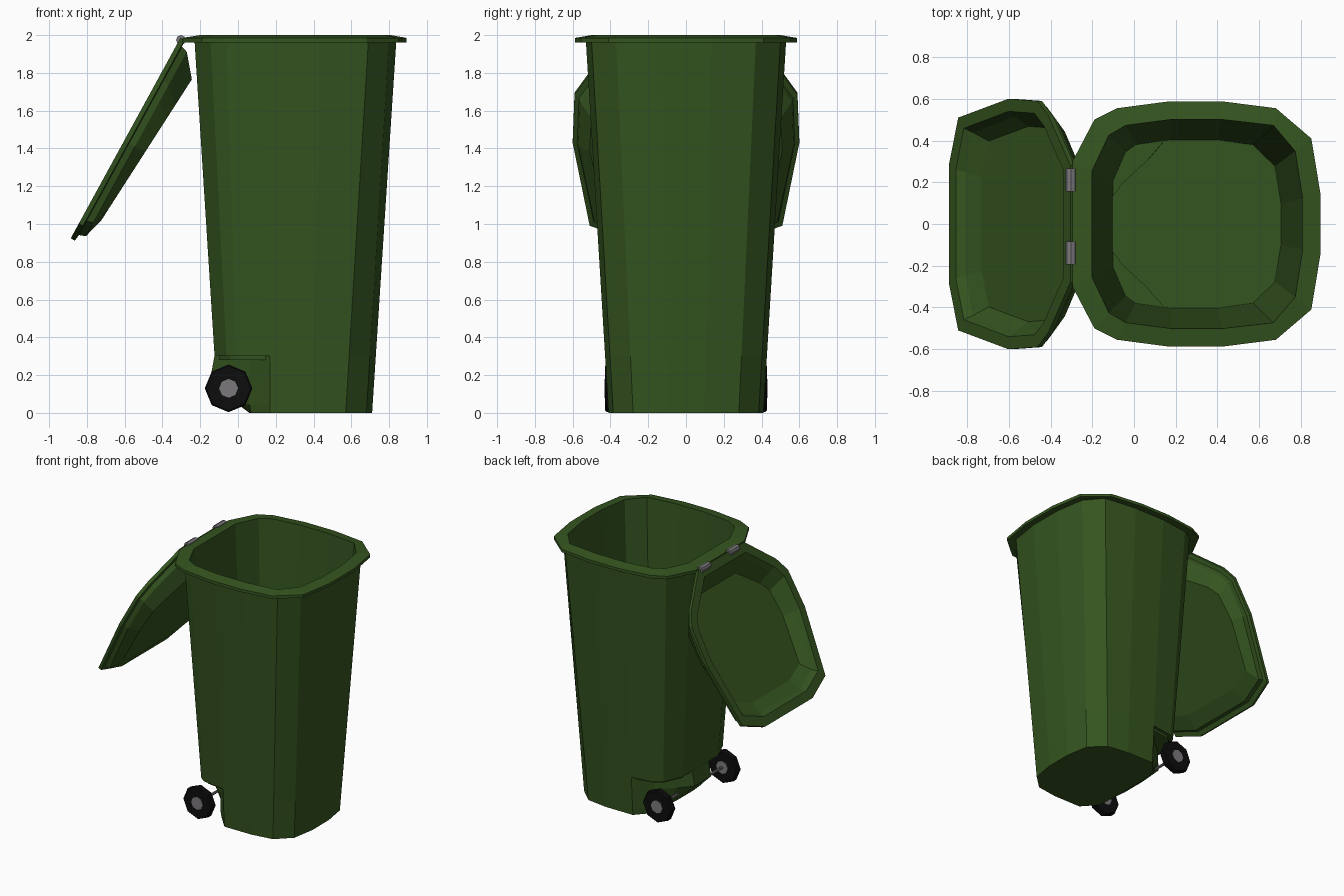
import bpy, bmesh, math
from mathutils import Vector

if "Cube" in bpy.data.objects:
    bpy.data.objects.remove(bpy.data.objects["Cube"])


def material(name, rgb):
    m = bpy.data.materials.new(name)
    m.diffuse_color = (*rgb, 1)
    m.use_nodes = True
    m.node_tree.nodes["Principled BSDF"].inputs["Base Color"].default_value = m.diffuse_color
    return m


GREEN = material("green_plastic", (0.035, 0.09, 0.014))
BLACK = material("black_rubber", (0.004, 0.004, 0.004))
GREY = material("grey_metal", (0.2, 0.19, 0.2))


def loft(name, rings, mat):
    """Bridge equal-length rings and cap both ends."""
    bm = bmesh.new()
    loops = [[bm.verts.new(p) for p in r] for r in rings]
    n = len(loops[0])
    for a, b in zip(loops, loops[1:]):
        for i in range(n):
            j = (i + 1) % n
            bm.faces.new((a[i], a[j], b[j], b[i]))
    bm.faces.new(loops[0][::-1])
    bm.faces.new(loops[-1])
    bmesh.ops.remove_doubles(bm, verts=bm.verts, dist=1e-4)
    bmesh.ops.recalc_face_normals(bm, faces=bm.faces)
    me = bpy.data.meshes.new(name)
    bm.to_mesh(me)
    bm.free()
    me.materials.append(mat)
    ob = bpy.data.objects.new(name, me)
    bpy.context.collection.objects.link(ob)
    return ob


def mirrored(half):
    return half + [(x, -y) for x, y in reversed(half)]


def at_z(half, z):
    return [(x, y, z) for x, y in mirrored(half)]


def rod(name, x, y0, y1, z, r, sides, mat, bevel=0.0):
    """Polygonal cylinder along y with optional chamfered ends."""
    def ring(y, rad):
        return [(x + rad * math.sin(math.tau * i / sides), y,
                 z + rad * math.cos(math.tau * i / sides)) for i in range(sides)]
    rings = [ring(y0, r), ring(y1, r)]
    if bevel:
        rings = [ring(y0, r - bevel), ring(y0 + bevel, r),
                 ring(y1 - bevel, r), ring(y1, r - bevel)]
    return loft(name, rings, mat)


# Half outlines, rear to front
RIM = [(-.295, .30), (-.19, .50), (-.08, .555), (.17, .588),
       (.42, .588), (.68, .555), (.85, .41), (.893, .15)]
TOP = [(-.23, .27), (-.145, .45), (-.06, .50), (.17, .53),
       (.43, .53), (.69, .50), (.80, .37), (.838, .13)]
BASE = [(-.105, .21), (-.045, .35), (0, .385), (.17, .41),
        (.40, .41), (.57, .385), (.68, .28), (.71, .10)]


def wall(z):
    t = z / 1.97
    return [(a[0] + (b[0] - a[0]) * t, a[1] + (b[1] - a[1]) * t)
            for a, b in zip(BASE, TOP)]


def inner(z):
    cx = .30
    return [(cx + (x - cx) * .945, y * .945) for x, y in wall(z)]


def well(z, rear):
    """Lower wall with the rear corners drawn in to clear the wheels."""
    return at_z(rear + wall(z)[3:], z)


# Body: inner floor, inner wall, rim, outer wall, wheel well, base
body = loft("bin_body", [
    at_z(inner(.28), .28),
    at_z(inner(1.97), 2.0),
    at_z(RIM, 1.985),
    at_z(RIM, 1.962),
    at_z(wall(1.97), 1.968),
    at_z(wall(.3), .3),
    well(.3, [(-.125, .10), (-.05, .20), (.06, .30)]),
    well(.19, [(-.145, .10), (-.06, .20), (.06, .30)]),
    well(.045, [(0, .10), (.01, .20), (.06, .30)]),
    well(0, [(.06, .10), (.065, .20), (.07, .30)]),
], GREEN)

# Open lid: u runs from hinge to tip, w is thickness towards the bin
LID = [(0, .28), (.22, .52), (.33, .59), (.62, .60), (1.12, .51), (1.21, .29)]
ORIGIN = Vector((-.305, 0, 1.985))
U = Vector((-.48, 0, -.877))
W = Vector((.877, 0, -.48))


def lid_ring(su, sy, w0, w1):
    ring = []
    for u, y in mirrored(LID):
        u = .605 + (u - .605) * su
        p = ORIGIN + U * u + W * (w0 + (w1 - w0) * u / 1.21)
        ring.append((p.x, y * sy, p.z))
    return ring


loft("lid", [
    lid_ring(.70, .78, .15, .065),
    lid_ring(.84, .86, .035, .035),
    lid_ring(.89, .90, 0, 0),
    lid_ring(1, 1, 0, 0),
    lid_ring(1, 1, .025, .025),
    lid_ring(.94, .96, .03, .03),
    lid_ring(.92, .95, .065, .065),
    lid_ring(.73, .85, .17, .085),
], GREEN)

# Hinge barrels
for i, y in enumerate((.21, -.14)):
    rod(f"hinge_{i + 1}", -.302, y - .055, y + .055, 1.974, .026, 8, GREY)

# Axle, wheels and hub caps
rod("axle", -.05, -.40, .40, .13, .01, 8, GREY)
for side, s in (("left", 1), ("right", -1)):
    y0, y1 = sorted((s * .375, s * .428))
    rod(f"wheel_{side}", -.05, y0, y1, .13, .126, 8, BLACK, .008)
    y0, y1 = sorted((s * .37, s * .432))
    rod(f"hub_{side}", -.05, y0, y1, .13, .05, 8, GREY)
